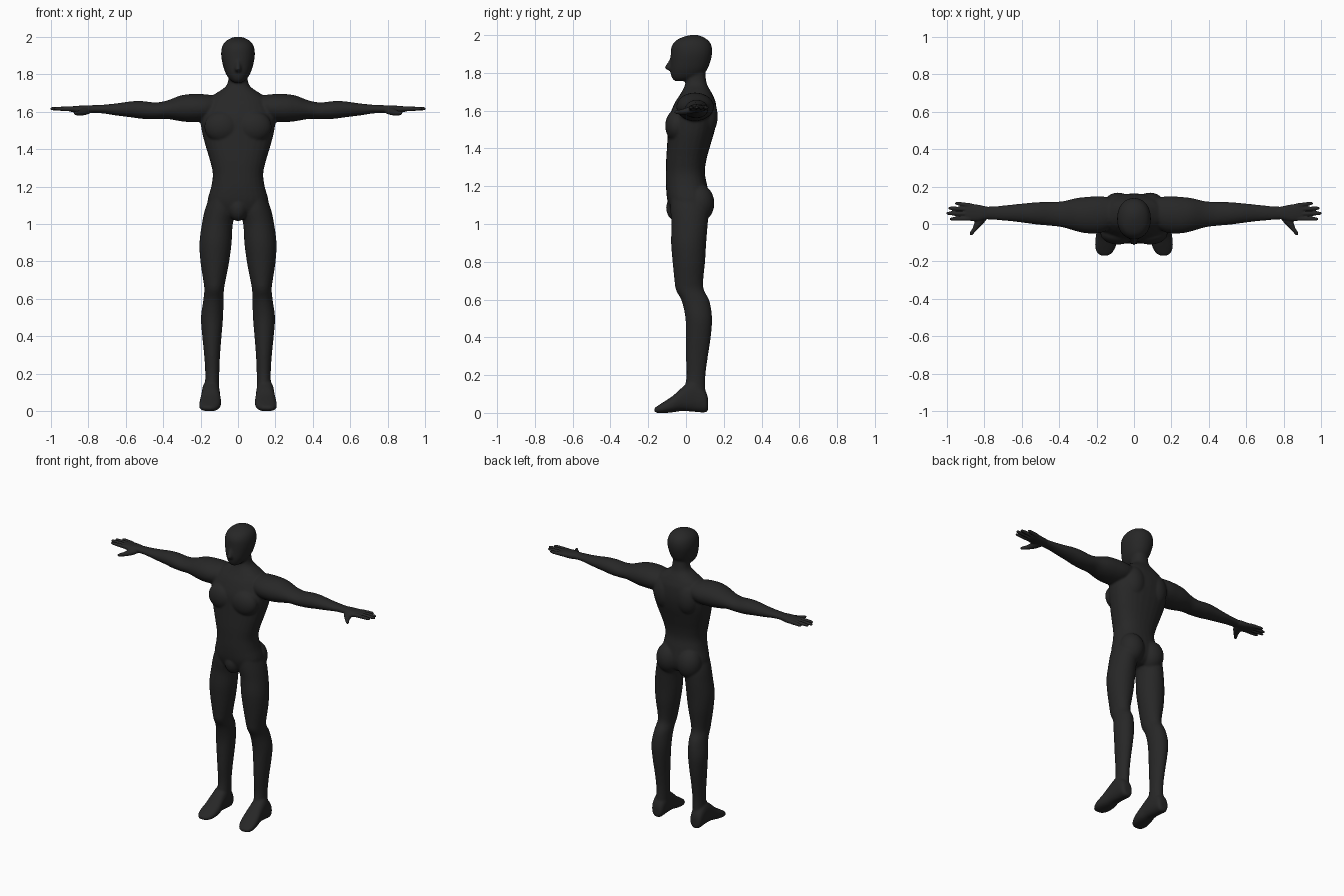
import bpy, bmesh, math
from mathutils import Vector, Matrix

mat = bpy.data.materials.new("dark_grey")
mat.diffuse_color = (0.02, 0.02, 0.02, 1)


def spline(a, b, c, d, t):
    return 0.5 * (2 * b + (c - a) * t + (2 * a - 5 * b + 4 * c - d) * t * t
                  + (3 * b - a - 3 * c + d) * t ** 3)


def loft(bm, axis, rings, power=2.0, sides=(1,), n=28, steps=4):
    """Skin rings (position, a0, a1, b0, b1) along an axis, smoothly interpolated."""
    full = []
    for i in range(len(rings) - 1):
        q = [rings[max(0, min(len(rings) - 1, i + k))] for k in (-1, 0, 1, 2)]
        for s in range(steps):
            full.append([spline(*v, s / steps) for v in zip(*q)])
    full.append(rings[-1])
    for side in sides:
        loops = []
        for t, a0, a1, b0, b1 in full:
            loop = []
            for k in range(n):
                w = 2 * math.pi * k / n
                c, s = math.cos(w), math.sin(w)
                a = (a0 + a1) / 2 + (a1 - a0) / 2 * math.copysign(abs(c) ** (2 / power), c)
                b = (b0 + b1) / 2 + (b1 - b0) / 2 * math.copysign(abs(s) ** (2 / power), s)
                x, y, z = {"x": (t, a, b), "y": (a, t, b), "z": (a, b, t)}[axis]
                loop.append(bm.verts.new((x * side, y, z)))
            loops.append(loop)
        for p, q in zip(loops, loops[1:]):
            for k in range(n):
                bm.faces.new((p[k], p[(k + 1) % n], q[(k + 1) % n], q[k]))
        bm.faces.new(loops[0])
        bm.faces.new(loops[-1])


def blob(bm, centre, radii, sides=(1,)):
    for s in sides:
        m = Matrix.Translation((centre[0] * s, centre[1], centre[2])) @ Matrix.Diagonal((*radii, 1))
        bmesh.ops.create_uvsphere(bm, u_segments=24, v_segments=16, radius=1, matrix=m)


def finish(bm, name, voxel, smooth):
    """Fuse the overlapping parts into one smooth skin."""
    bmesh.ops.recalc_face_normals(bm, faces=bm.faces)
    me = bpy.data.meshes.new(name)
    bm.to_mesh(me)
    bm.free()
    me.materials.append(mat)
    ob = bpy.data.objects.new(name, me)
    bpy.context.collection.objects.link(ob)
    r = ob.modifiers.new("fuse", "REMESH")
    r.mode = "VOXEL"
    r.voxel_size = voxel
    r.use_smooth_shade = True
    s = ob.modifiers.new("soften", "SMOOTH")
    s.factor = 0.5
    s.iterations = smooth


def sym(rows):
    return [(z, -w, w, y0, y1) for z, w, y0, y1 in rows]


LR = (1, -1)
body = bmesh.new()

# torso and neck
loft(body, "z", sym([
    (1.03, .06, -.05, .07), (1.06, .14, -.075, .11), (1.12, .163, -.098, .125),
    (1.2, .143, -.106, .113), (1.27, .135, -.106, .1), (1.34, .15, -.105, .108),
    (1.42, .174, -.1, .13), (1.5, .194, -.095, .153), (1.57, .2, -.088, .163),
    (1.64, .172, -.06, .158), (1.68, .145, -.035, .143), (1.705, .108, -.02, .13),
    (1.735, .066, -.006, .113), (1.77, .052, .0, .105), (1.83, .05, .0, .1)]), 2.3)
# chest, shoulder blades, buttocks, groin
blob(body, (.085, -.05, 1.52), (.095, .06, .085), LR)
blob(body, (.085, .1, 1.57), (.08, .068, .11), LR)
blob(body, (.078, .07, 1.11), (.082, .08, .1), LR)
blob(body, (0, -.05, 1.085), (.052, .055, .07))

# head and nose
loft(body, "z", sym([
    (1.757, .022, -.06, .0), (1.775, .047, -.075, .07), (1.81, .068, -.083, .107),
    (1.85, .081, -.083, .126), (1.9, .09, -.081, .138), (1.94, .087, -.076, .136),
    (1.97, .073, -.055, .12), (1.99, .046, -.015, .09), (2.001, .015, .025, .06)]), 2.15)
loft(body, "z", sym([(1.812, .014, -.09, -.06), (1.827, .018, -.113, -.06),
                     (1.85, .013, -.1, -.06), (1.88, .008, -.084, -.06)]), n=12)

# arms
loft(body, "x", [
    (.08, .0, .13, 1.58, 1.68), (.17, -.045, .148, 1.55, 1.693), (.25, -.05, .145, 1.545, 1.695),
    (.31, -.038, .138, 1.55, 1.686), (.38, -.018, .122, 1.562, 1.66), (.44, -.01, .118, 1.56, 1.65),
    (.51, -.004, .117, 1.562, 1.657), (.57, .004, .112, 1.57, 1.656), (.65, .014, .104, 1.58, 1.645),
    (.73, .021, .096, 1.592, 1.637), (.8, .025, .092, 1.593, 1.635)], sides=LR)

# legs
loft(body, "z", [
    (1.16, .03, .145, -.08, .09), (1.08, .01, .176, -.083, .12), (1.0, .028, .193, -.077, .115),
    (.9, .034, .206, -.079, .107), (.8, .047, .201, -.071, .101), (.7, .066, .186, -.061, .091),
    (.65, .075, .18, -.053, .095), (.59, .077, .186, -.022, .125), (.5, .08, .198, -.003, .138),
    (.4, .088, .191, -.001, .131), (.3, .096, .181, -.001, .116), (.2, .1, .175, .003, .103),
    (.12, .1, .178, -.01, .103), (.05, .1, .185, -.02, .108)], sides=LR)

# feet
loft(body, "y", [
    (.117, .12, .17, .015, .075), (.1, .105, .187, .002, .12), (.04, .098, .192, .006, .17),
    (-.02, .095, .197, .01, .135), (-.07, .09, .205, .003, .09), (-.12, .097, .208, -.001, .057),
    (-.152, .115, .198, .0, .036), (-.168, .135, .182, .007, .025)], 2.4, sides=LR)
finish(body, "body", .007, 4)

# hands: palm, four fingers, thumb
hands = bmesh.new()
loft(hands, "x", [
    (.76, .03, .087, 1.598, 1.632), (.8, .022, .096, 1.592, 1.635), (.84, .014, .104, 1.592, 1.633),
    (.88, .018, .108, 1.597, 1.63), (.905, .025, .105, 1.603, 1.626)], 2.4, sides=LR)
for y0, y1, tip in ((.029, .027, .985), (.054, .057, 1.004), (.078, .084, .992), (.099, .11, .957)):
    loft(hands, "x", [(.87, y0 - .012, y0 + .012, 1.602, 1.628),
                      ((.87 + tip) / 2, (y0 + y1) / 2 - .011, (y0 + y1) / 2 + .011, 1.604, 1.628),
                      (tip - .012, y1 - .009, y1 + .009, 1.608, 1.625),
                      (tip, y1 - .004, y1 + .004, 1.612, 1.62)], n=14, sides=LR)
loft(hands, "y", [(.05, .775, .845, 1.59, 1.625), (.015, .795, .852, 1.582, 1.62),
                  (-.02, .828, .862, 1.58, 1.608), (-.045, .852, .877, 1.581, 1.604),
                  (-.06, .866, .877, 1.587, 1.599)], n=16, sides=LR)
finish(hands, "hands", .004, 2)
